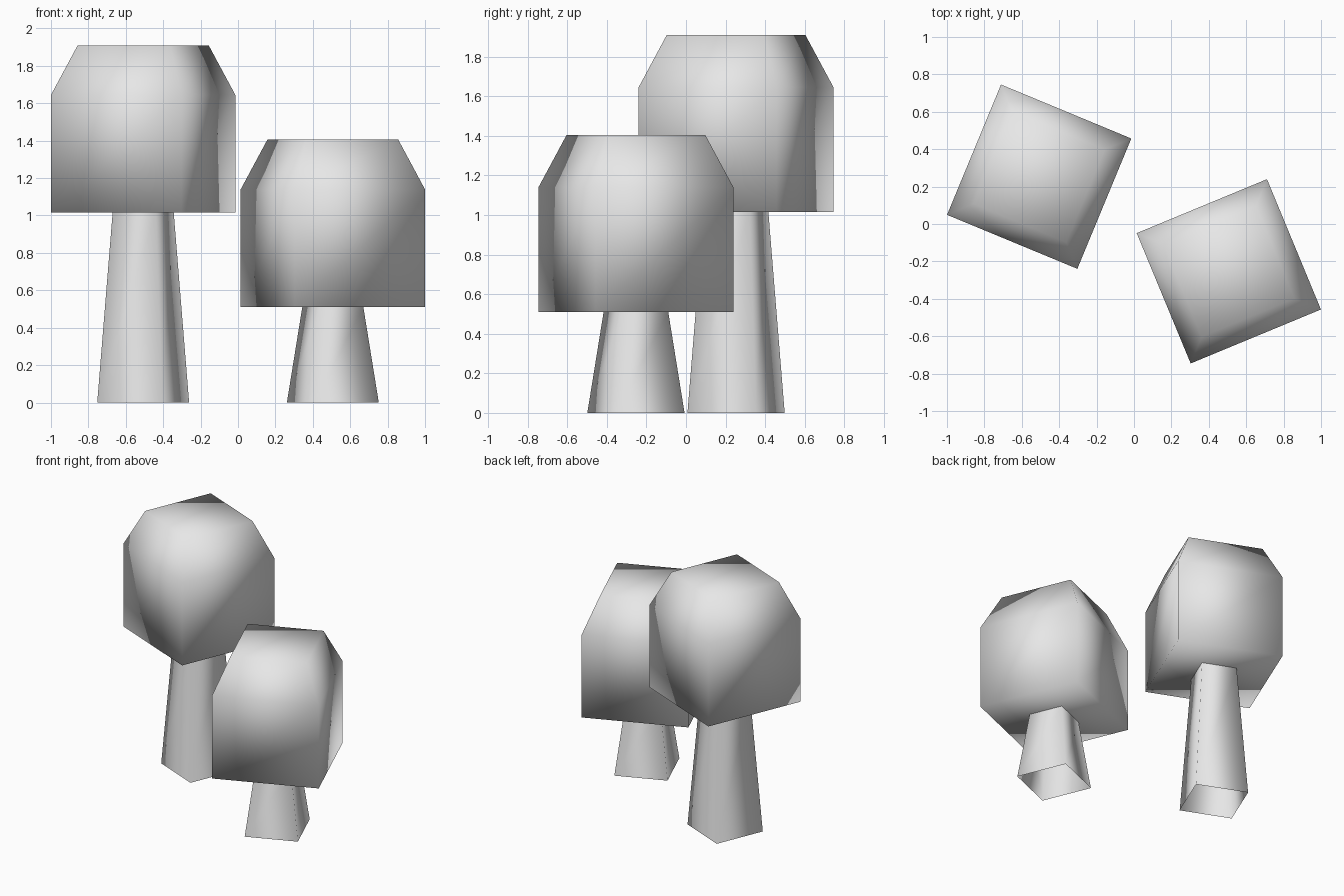
import bpy
import bmesh
from math import radians

cube = bpy.data.objects.get("Cube")
if cube:
    bpy.data.objects.remove(cube, do_unlink=True)

# One plain grey for everything
grey = bpy.data.materials.new("light_grey")
grey.use_nodes = True
colour = (0.8, 0.8, 0.8, 1.0)
grey.diffuse_color = colour
grey.node_tree.nodes["Principled BSDF"].inputs["Base Color"].default_value = colour


def square_loft(name, sections, location, turn, capped):
    """Skin a stack of square sections given as (half width, height)."""
    bm = bmesh.new()
    rings = []
    for half, z in sections:
        corners = ((-half, -half), (half, -half), (half, half), (-half, half))
        rings.append([bm.verts.new((x, y, z)) for x, y in corners])
    for low, high in zip(rings, rings[1:]):
        for i in range(4):
            j = (i + 1) % 4
            bm.faces.new((low[i], low[j], high[j], high[i]))
    if capped:
        bm.faces.new(rings[0][::-1])
        bm.faces.new(rings[-1])
    for face in bm.faces:
        face.smooth = True
    mesh = bpy.data.meshes.new(name)
    bm.to_mesh(mesh)
    bm.free()
    mesh.materials.append(grey)
    obj = bpy.data.objects.new(name, mesh)
    obj.location = location
    obj.rotation_euler.z = radians(turn)
    bpy.context.collection.objects.link(obj)


def tree(name, x, y, trunk_height, turn):
    # Tapered square trunk, open at both ends
    square_loft(name + "_trunk", [(0.188, 0), (0.125, trunk_height)],
                (x, y, 0), turn, False)
    # Boxy crown with a sloping shoulder and a flat top
    square_loft(name + "_crown", [(0.377, 0), (0.377, 0.63), (0.268, 0.895)],
                (x, y, trunk_height), turn, True)


tree("tall_tree", -0.507, 0.253, 1.015, -22.5)
tree("short_tree", 0.507, -0.253, 0.51, 22.5)
